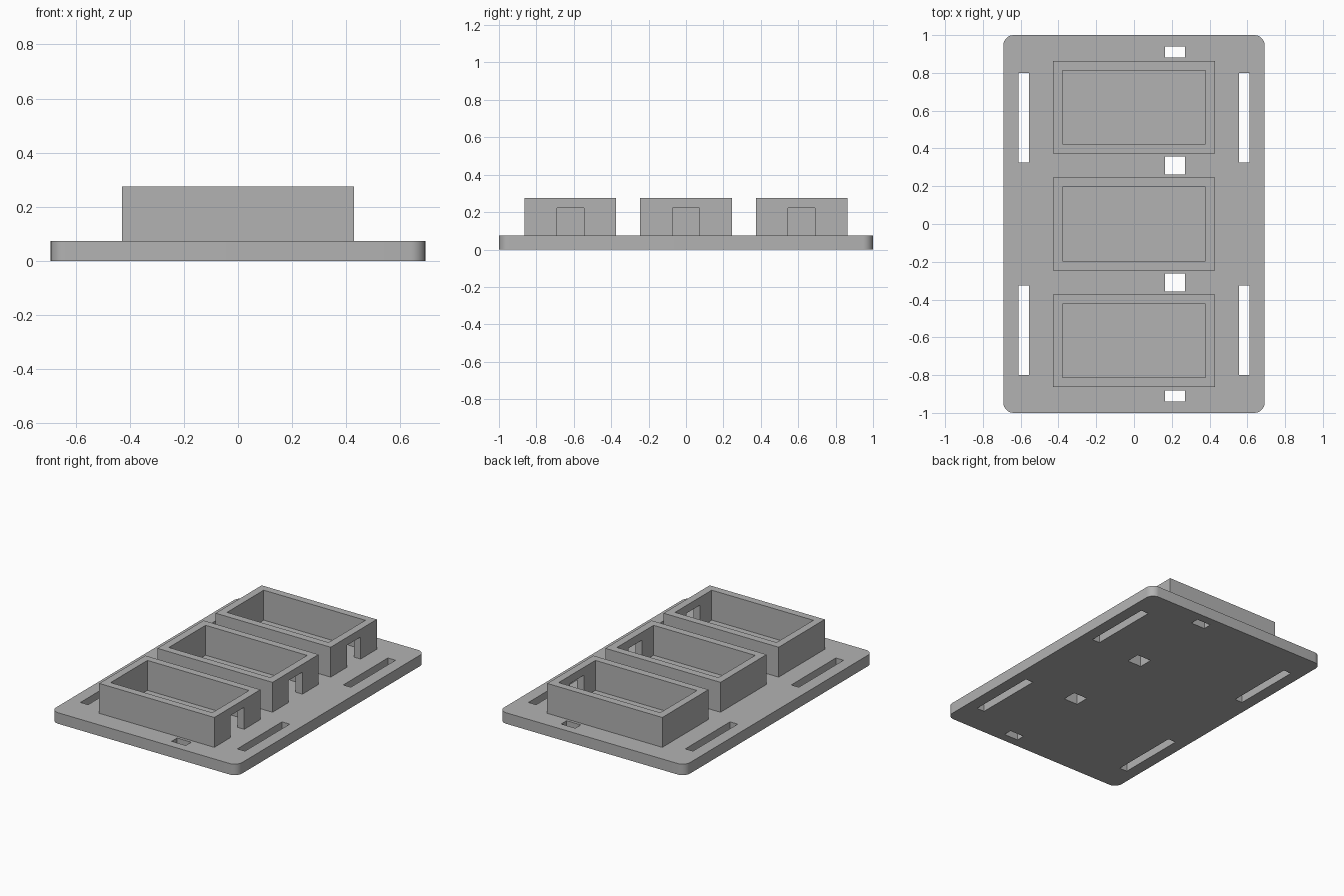
import bpy
import bmesh
from mathutils import Matrix, Vector

if "Cube" in bpy.data.objects:
    bpy.data.objects.remove(bpy.data.objects["Cube"], do_unlink=True)

HALF_W, HALF_L = 0.692, 1.0
PLATE_TOP, TRAY_TOP = 0.074, 0.275
WALL = 0.05

grey = bpy.data.materials.new("light_grey")
grey.use_nodes = True
grey.diffuse_color = (0.45, 0.45, 0.45, 1)
grey.node_tree.nodes["Principled BSDF"].inputs["Base Color"].default_value = grey.diffuse_color


def add_box(bm, x, y, z):
    """Add a box spanning the given (low, high) ranges."""
    low, high = Vector((x[0], y[0], z[0])), Vector((x[1], y[1], z[1]))
    matrix = Matrix.Translation((low + high) / 2) @ Matrix.Diagonal((*(high - low), 1))
    return bmesh.ops.create_cube(bm, size=1, matrix=matrix)["verts"]


def make_object(name, bm):
    mesh = bpy.data.meshes.new(name)
    bm.to_mesh(mesh)
    bm.free()
    mesh.materials.append(grey)
    obj = bpy.data.objects.new(name, mesh)
    bpy.context.collection.objects.link(obj)
    return obj


def cut(obj, cutter_bm):
    """Subtract the cutter from the object and discard the cutter."""
    cutter = make_object("cutter", cutter_bm)
    cutter.hide_render = True
    mod = obj.modifiers.new("cut", "BOOLEAN")
    mod.operation, mod.solver, mod.object = "DIFFERENCE", "EXACT", cutter
    bpy.context.view_layer.objects.active = obj
    bpy.ops.object.modifier_apply(modifier=mod.name)
    bpy.data.objects.remove(cutter, do_unlink=True)


# Base plate with rounded vertical corners
bm = bmesh.new()
add_box(bm, (-HALF_W, HALF_W), (-HALF_L, HALF_L), (0, PLATE_TOP))
corners = [e for e in bm.edges if abs(e.verts[0].co.z - e.verts[1].co.z) > 0.01]
bmesh.ops.bevel(bm, geom=corners, offset=0.055, segments=8, profile=0.5, affect="EDGES")
plate = make_object("base_plate", bm)

# Strap slots along the sides and cable holes between the trays
bm = bmesh.new()
through = (-0.1, 0.2)
for side in (-1, 1):
    for end in (-1, 1):
        add_box(bm, sorted((side * 0.555, side * 0.612)),
                sorted((end * 0.325, end * 0.8)), through)
    for near, far in ((0.262, 0.358), (0.882, 0.94)):
        add_box(bm, (0.165, 0.27), sorted((side * near, side * far)), through)
cut(plate, bm)

# Three open trays, each with a notch in its left wall
for name, y in (("front", -0.618), ("middle", 0), ("back", 0.618)):
    bm = bmesh.new()
    hx, hy = 0.428, 0.245
    add_box(bm, (-hx, hx), (y - hy, y + hy), (PLATE_TOP - 0.02, TRAY_TOP))
    tray = make_object(name + "_tray", bm)

    bm = bmesh.new()
    add_box(bm, (WALL - hx, hx - WALL), (y - hy + WALL, y + hy - WALL), (0, 0.5))
    cut(tray, bm)

    bm = bmesh.new()
    add_box(bm, (0.2, 0.6), (y - 0.073, y + 0.073), (0, 0.222))
    cut(tray, bm)

# Smooth only the rounded plate corners
bpy.ops.object.select_all(action="DESELECT")
plate.select_set(True)
bpy.context.view_layer.objects.active = plate
bpy.ops.object.shade_smooth_by_angle()
